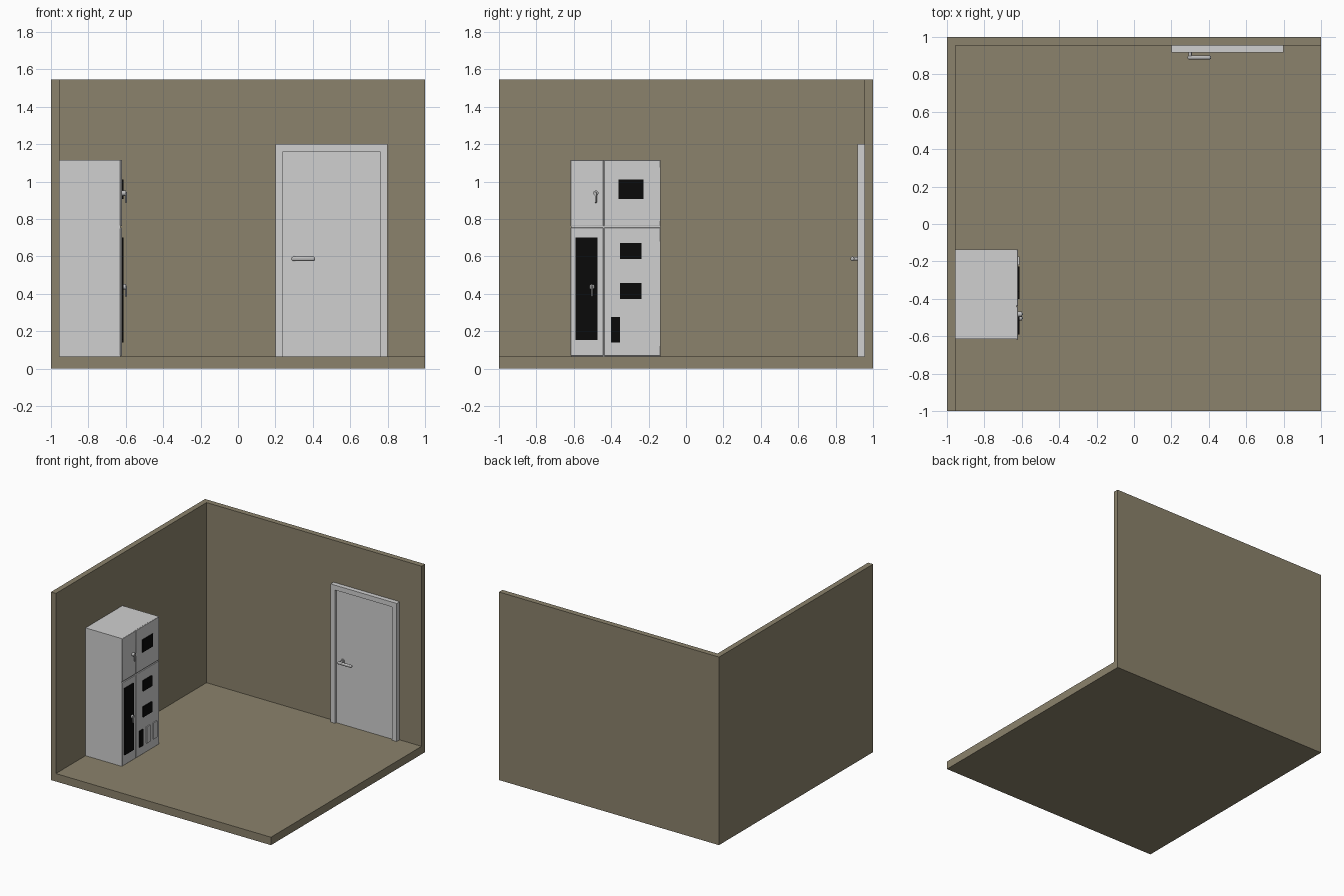
import bpy
from mathutils import Vector

if "Cube" in bpy.data.objects:
    bpy.data.objects.remove(bpy.data.objects["Cube"])


def material(name, r, g, b):
    m = bpy.data.materials.new(name)
    m.use_nodes = True
    m.diffuse_color = (r, g, b, 1)
    m.node_tree.nodes["Principled BSDF"].inputs["Base Color"].default_value = (r, g, b, 1)
    return m


OLIVE = material("olive plaster", 0.26, 0.225, 0.15)
GREY = material("light grey paint", 0.63, 0.63, 0.63)
BLACK = material("black glass", 0.003, 0.003, 0.003)
METAL = material("grey metal", 0.5, 0.5, 0.5)


def box(name, x, y, z, mat, bevel=0):
    """Box from (min, max) ranges, with optional softened edges."""
    bpy.ops.mesh.primitive_cube_add(size=1, location=[sum(r) / 2 for r in (x, y, z)])
    o = bpy.context.object
    o.name = name
    o.scale = [r[1] - r[0] for r in (x, y, z)]
    bpy.ops.object.transform_apply(location=False, rotation=False, scale=True)
    o.data.materials.append(mat)
    if bevel:
        mod = o.modifiers.new("soft_edges", "BEVEL")
        mod.width = bevel
        mod.segments = 2
        bpy.ops.object.shade_smooth_by_angle()
    return o


def rod(name, start, end, radius, mat):
    """Cylinder between two points."""
    a, b = Vector(start), Vector(end)
    bpy.ops.mesh.primitive_cylinder_add(vertices=24, radius=radius, depth=(b - a).length,
                                        location=(a + b) / 2)
    o = bpy.context.object
    o.name = name
    o.rotation_euler = (b - a).to_track_quat("Z", "Y").to_euler()
    o.data.materials.append(mat)
    bpy.ops.object.shade_smooth_by_angle()
    return o


# Room shell
FLOOR, INNER, TOP = 0.065, 0.955, 1.545
box("floor", (-1, 1), (-1, 1), (0, FLOOR), OLIVE)
box("left_wall", (-1, -INNER), (-1, 1), (FLOOR, TOP), OLIVE)
box("back_wall", (-INNER, 1), (INNER, 1), (FLOOR, TOP), OLIVE)

# Door with its frame
depth = (0.917, INNER)
box("door_jamb_a", (0.2, 0.24), depth, (FLOOR, 1.2), GREY)
box("door_jamb_b", (0.76, 0.8), depth, (FLOOR, 1.2), GREY)
box("door_header", (0.24, 0.76), depth, (1.16, 1.2), GREY)
box("door_panel", (0.24, 0.76), (0.933, INNER), (FLOOR, 1.16), GREY)

# Door handle
rod("door_handle_rose", (0.3, 0.934, 0.587), (0.3, 0.925, 0.587), 0.017, METAL)
rod("door_handle_neck", (0.3, 0.93, 0.587), (0.3, 0.892, 0.587), 0.009, METAL)
box("door_handle_lever", (0.286, 0.412), (0.88, 0.9), (0.576, 0.598), METAL, 0.007)

# Cabinet body and its four fronts
FRONT, SPLIT, MID = -0.62, 0.757, -0.44
box("cabinet_body", (-INNER, -0.628), (-0.615, -0.136), (FLOOR, 1.115), GREY)
for level, z in (("lower", (FLOOR + 0.003, SPLIT - 0.004)), ("upper", (SPLIT + 0.004, 1.115))):
    for side, y in (("near", (-0.617, MID - 0.0015)), ("far", (MID + 0.0015, -0.136))):
        box(f"{level}_{side}_front", (-0.63, FRONT), y, z, GREY, 0.003)

# Dark windows and screens
windows = {
    "tall_window": ((-0.592, -0.474), (0.152, 0.7)),
    "upper_screen": ((-0.36, -0.228), (0.907, 1.01)),
    "middle_screen": ((-0.354, -0.238), (0.585, 0.672)),
    "lower_screen": ((-0.354, -0.238), (0.372, 0.458)),
    "vent_slot": ((-0.4, -0.352), (0.14, 0.275)),
}
for name, (y, z) in windows.items():
    box(name, (FRONT - 0.001, FRONT + 0.008), y, z, BLACK)

# Grey covers beside the vent slot
for i in range(2):
    y = -0.308 + i * 0.088
    box(f"vent_cover_{i + 1}", (FRONT - 0.001, FRONT + 0.008), (y, y + 0.046), (0.14, 0.275), GREY)

# Turn latches
for name, y, z in (("upper_latch", -0.482, 0.938), ("lower_latch", -0.503, 0.437)):
    rod(name + "_knob", (FRONT - 0.002, y, z), (-0.598, y, z), 0.014, METAL)
    box(name + "_lever", (-0.604, -0.594), (y - 0.005, y + 0.005), (z - 0.052, z + 0.006), METAL, 0.003)
